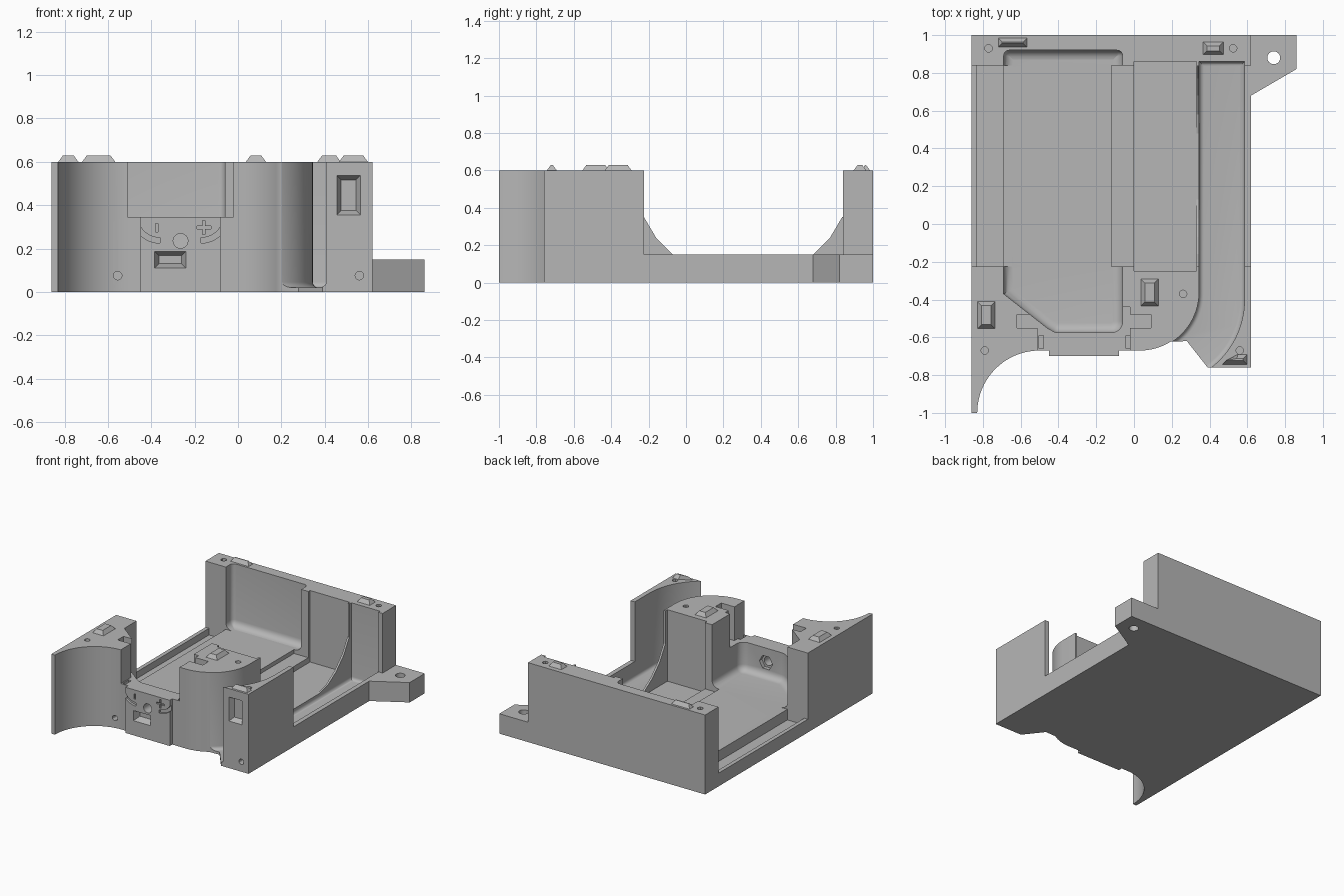
import bpy, bmesh, math
from mathutils import Vector

if "Cube" in bpy.data.objects:
    bpy.data.objects.remove(bpy.data.objects["Cube"])

grey = bpy.data.materials.new("plain grey")
grey.use_nodes = True
grey.diffuse_color = (0.47, 0.47, 0.47, 1)
grey.node_tree.nodes["Principled BSDF"].inputs["Base Color"].default_value = (0.47, 0.47, 0.47, 1)

AXES = {"z": lambda a, b, c: (a, b, c),
        "y": lambda a, b, c: (a, c, b),
        "x": lambda a, b, c: (c, a, b)}


def arc(cx, cy, r, start, end, n=20):
    """Points along a circular arc, angles in degrees."""
    angles = [math.radians(start + (end - start) * i / n) for i in range(n + 1)]
    return [(cx + r * math.cos(t), cy + r * math.sin(t)) for t in angles]


def rect(a0, a1, b0, b1):
    return [(a0, b0), (a1, b0), (a1, b1), (a0, b1)]


def prism(name, pts, lo, hi, axis="z", inset=0, soft=0):
    """Extrude an outline; inset tapers the far end, soft rounds the near rim."""
    place = AXES[axis]
    ca = (min(p[0] for p in pts) + max(p[0] for p in pts)) / 2
    cb = (min(p[1] for p in pts) + max(p[1] for p in pts)) / 2
    wa = max(p[0] for p in pts) - min(p[0] for p in pts)
    wb = max(p[1] for p in pts) - min(p[1] for p in pts)
    ka, kb = 1 - 2 * inset / wa, 1 - 2 * inset / wb
    bm = bmesh.new()
    near = [bm.verts.new(place(a, b, lo)) for a, b in pts]
    far = [bm.verts.new(place(ca + (a - ca) * ka, cb + (b - cb) * kb, hi)) for a, b in pts]
    base = bm.faces.new(near)
    bm.faces.new(far[::-1])
    for i in range(len(pts)):
        j = (i + 1) % len(pts)
        bm.faces.new((near[i], far[i], far[j], near[j]))
    bmesh.ops.recalc_face_normals(bm, faces=bm.faces)
    if soft:
        bmesh.ops.bevel(bm, geom=list(base.edges), offset=soft, segments=5,
                        profile=0.5, affect="EDGES")
    mesh = bpy.data.meshes.new(name)
    bm.to_mesh(mesh)
    bm.free()
    mesh.materials.append(grey)
    obj = bpy.data.objects.new(name, mesh)
    bpy.context.collection.objects.link(obj)
    return obj


def carve(target, *args, **kwargs):
    """Subtract a prism from the target."""
    cutter = prism("cutter", *args, **kwargs)
    cutter.hide_render = True
    mod = target.modifiers.new("cut", "BOOLEAN")
    mod.operation, mod.solver, mod.object = "DIFFERENCE", "EXACT", cutter
    bpy.context.view_layer.objects.active = target
    bpy.ops.object.modifier_apply(modifier=mod.name)
    bpy.data.objects.remove(cutter)


def smooth(obj):
    bpy.ops.object.select_all(action="DESELECT")
    obj.select_set(True)
    bpy.context.view_layer.objects.active = obj
    bpy.ops.object.shade_smooth_by_angle(angle=math.radians(30))


TOP, OVER = 0.6, 0.7

# Housing block with the scooped front edge
outline = [(-0.86, 1), (-0.86, -1), (-0.83, -1)]
outline += arc(-0.5, -1, 0.33, 180, 90)
outline += [(-0.45, -0.67), (-0.45, -0.7), (-0.08, -0.7), (-0.08, -0.67)]
outline += arc(0.03, -0.36, 0.31, -90, -58, 8)
outline += [(0.28, -0.62), (0.39, -0.76), (0.62, -0.76), (0.62, 1)]
body = prism("housing", outline, 0, TOP)

# Open middle, with stepped floors from right to left
carve(body, rect(-0.9, 0.7, -0.225, 0.84), 0.15, OVER)
for x0, x1, z in ((-0.9, -0.83, 0.1), (-0.83, -0.69, 0.05), (-0.69, -0.12, 0.13), (-0.12, 0.01, 0.1)):
    carve(body, rect(x0, x1, -0.225, 0.84), z, 0.2)
carve(body, rect(0, 0.33, -0.25, 0.86), 0.06, OVER)
carve(body, rect(0.32, 0.36, -0.225, 0.84), 0.06, 0.2)

# Curved cable channel
channel = [(0.345, 0.86)] + arc(0.03, -0.36, 0.315, 0, -90)
channel += [(0.03, -0.9), (0.39, -0.9)]
channel += arc(0.13, -0.4, 0.455, -54, 0) + [(0.585, 0.86)]
carve(body, channel, 0.02, OVER, soft=0.025)

# Battery pockets in the front and back walls
pocket = [(-0.69, 0.0), (-0.69, -0.37), (-0.46, -0.55)]
pocket += arc(-0.4, -0.515, 0.06, 240, 270, 5) + arc(-0.12, -0.515, 0.06, 270, 360, 8) + [(-0.06, 0.0)]
carve(body, pocket, 0.13, OVER, soft=0.05)
recess = [(-0.69, 0.7)] + [(-0.06, 0.7)]
recess += arc(-0.09, 0.89, 0.03, 0, 90, 6) + arc(-0.66, 0.89, 0.03, 90, 180, 6)
carve(body, recess, 0.13, OVER, soft=0.05)

# Notch over the terminal wall and slots for the contacts
carve(body, rect(-0.51, -0.02, -0.8, -0.44), 0.345, OVER)
carve(body, rect(-0.62, 0.09, -0.55, -0.48), 0.345, OVER)
for x in (-0.49, -0.03):
    carve(body, rect(x - 0.012, x + 0.012, -0.66, -0.59), 0.2, OVER)

# Terminal wall: wire hole, nut pocket, label slot, polarity marks
carve(body, arc(-0.265, 0.235, 0.034, 0, 345, 23), -0.8, -0.4, axis="y")
carve(body, arc(-0.265, 0.235, 0.055, 0, 300, 5), -0.605, -0.4, axis="y")
carve(body, rect(-0.385, -0.24, 0.11, 0.187), -0.701, -0.65, axis="y", inset=0.02)
carve(body, rect(-0.38, -0.368, 0.275, 0.315), -0.71, -0.685, axis="y")
carve(body, rect(-0.19, -0.125, 0.291, 0.303), -0.71, -0.685, axis="y")
carve(body, rect(-0.164, -0.152, 0.265, 0.33), -0.71, -0.685, axis="y")

# Wire grooves curving down from the terminal corners
for side in (-1, 1):
    cx = -0.265 + side * 0.095
    a0, a1 = (270, 180) if side < 0 else (270, 360)
    groove = arc(cx, 0.355, 0.13, a0, a1) + arc(cx, 0.355, 0.105, a1, a0)
    carve(body, groove, -0.71, -0.682, axis="y")

# Latch recess and screw holes
carve(body, rect(0.455, 0.565, 0.355, 0.537), -0.761, -0.72, axis="y", inset=0.02)
for x, y in ((-0.77, 0.93), (0.525, 0.93), (0.26, -0.37), (-0.79, -0.67), (0.56, -0.67)):
    carve(body, arc(x, y, 0.02, 0, 330, 11), 0.54, OVER)
for x in (-0.555, 0.56):
    carve(body, arc(x, 0.075, 0.02, 0, 330, 11), -0.9, -0.61, axis="y")
smooth(body)

# Thin divider with curved ends beside the channel
curve = [(-0.24, 0.03), (-0.24, 0.35), (-0.225, 0.35), (-0.16, 0.24), (-0.07, 0.15), (0.03, 0.085),
         (0.13, 0.06), (0.48, 0.06), (0.58, 0.085), (0.68, 0.15), (0.77, 0.24),
         (0.835, 0.35), (0.85, 0.35), (0.85, 0.03)]
prism("divider", curve, 0.33, 0.345, axis="x")

# Mounting tab with a hole
tab = prism("mounting_tab", [(0.61, 1), (0.61, 0.68), (0.62, 0.68), (0.86, 0.82), (0.86, 1)], 0, 0.15)
carve(tab, arc(0.74, 0.88, 0.034, 0, 345, 23), -0.1, 0.3)
smooth(tab)

# Tapered locating pegs on the rims
pegs = {"peg_back_right": rect(-0.72, -0.565, 0.935, 0.985),
        "peg_back_left": rect(0.365, 0.475, 0.895, 0.965),
        "peg_front_right": rect(-0.83, -0.735, -0.555, -0.41),
        "peg_post": rect(0.035, 0.13, -0.435, -0.29),
        "peg_front_left": [(0.465, -0.745), (0.6, -0.745), (0.6, -0.69), (0.55, -0.69)]}
for name, pts in pegs.items():
    prism(name, pts, TOP - 0.002, TOP + 0.028, inset=0.022)
